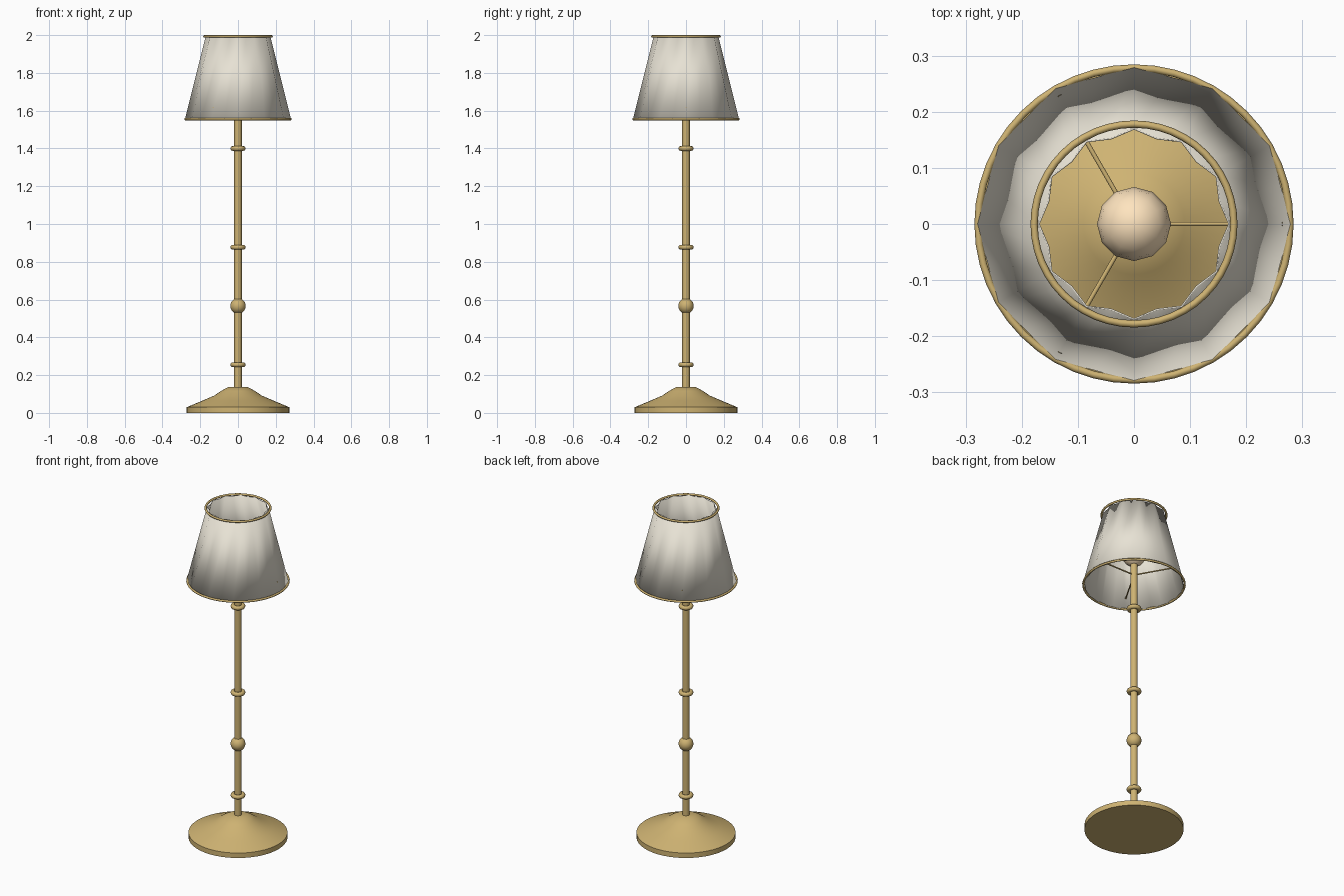
import bpy, bmesh, math
from mathutils import Vector

if "Cube" in bpy.data.objects:
    bpy.data.objects.remove(bpy.data.objects["Cube"])


def material(name, color):
    m = bpy.data.materials.new(name)
    m.diffuse_color = (*color, 1)
    m.use_nodes = True
    m.node_tree.nodes["Principled BSDF"].inputs["Base Color"].default_value = m.diffuse_color
    return m


BRASS = material("brass", (0.62, 0.45, 0.17))
CLOTH = material("cloth", (0.80, 0.76, 0.66))
GLOW = material("warm_glass", (1.0, 0.78, 0.52))


def finish(ob, name, mat, angle=35):
    ob.name = name
    ob.data.materials.append(mat)
    bpy.ops.object.select_all(action='DESELECT')
    ob.select_set(True)
    bpy.context.view_layer.objects.active = ob
    bpy.ops.object.shade_smooth_by_angle(angle=math.radians(angle))
    return ob


def lathe(name, profile, mat, segs=32):
    """Spin an (r, z) profile around z; radius 0 points close the ends."""
    bm = bmesh.new()
    vs = [bm.verts.new((r, 0, z)) for r, z in profile]
    edges = [bm.edges.new(p) for p in zip(vs, vs[1:])]
    bmesh.ops.spin(bm, geom=vs + edges, cent=(0, 0, 0), axis=(0, 0, 1),
                   angle=math.tau, steps=segs, use_duplicate=False)
    bmesh.ops.remove_doubles(bm, verts=bm.verts, dist=1e-5)
    bmesh.ops.recalc_face_normals(bm, faces=bm.faces)
    me = bpy.data.meshes.new(name)
    bm.to_mesh(me)
    bm.free()
    ob = bpy.data.objects.new(name, me)
    bpy.context.collection.objects.link(ob)
    return finish(ob, name, mat)


def ring(name, major, minor, z, mat, segs=48):
    bpy.ops.mesh.primitive_torus_add(major_radius=major, minor_radius=minor,
                                     major_segments=segs, minor_segments=8,
                                     location=(0, 0, z))
    return finish(bpy.context.object, name, mat, 60)


def rod(name, a, b, r, mat, segs=8):
    a, b = Vector(a), Vector(b)
    bpy.ops.mesh.primitive_cylinder_add(radius=r, depth=(b - a).length,
                                        vertices=segs, location=(a + b) / 2)
    ob = bpy.context.object
    ob.rotation_euler = (b - a).to_track_quat('Z', 'Y').to_euler()
    return finish(ob, name, mat, 50)


def ball(name, r, z, mat, segs, rings):
    bpy.ops.mesh.primitive_uv_sphere_add(radius=r, segments=segs,
                                         ring_count=rings, location=(0, 0, z))
    return finish(bpy.context.object, name, mat, 60)


# Weighted foot and pole
lathe("base", [(0, 0), (0.272, 0), (0.272, 0.03), (0.19, 0.064), (0.125, 0.092),
               (0.09, 0.116), (0.05, 0.138), (0, 0.138)], BRASS, 48)
rod("pole", (0, 0, 0.12), (0, 0, 1.69), 0.02, BRASS, 24)

# Pole ornaments
for i, z in enumerate((0.255, 0.877, 1.4)):
    ring(f"collar_{i + 1}", 0.028, 0.013, z, BRASS, 24)
ball("pole_ball", 0.041, 0.566, BRASS, 24, 12)

# Bulb
ball("bulb", 0.066, 1.74, GLOW, 12, 8)

# Pleated shade: twelve folds, open at both ends
N = 24
bm = bmesh.new()
loops = []
for z, peak, valley in ((1.553, 0.281, 0.270), (1.994, 0.171, 0.159)):
    loop = []
    for i in range(N):
        a = math.tau * i / N
        r = valley if i % 2 else peak
        loop.append(bm.verts.new((r * math.cos(a), r * math.sin(a), z)))
    loops.append(loop)
for i in range(N):
    j = (i + 1) % N
    bm.faces.new((loops[0][i], loops[0][j], loops[1][j], loops[1][i]))
me = bpy.data.meshes.new("shade")
bm.to_mesh(me)
bm.free()
shade = bpy.data.objects.new("shade", me)
bpy.context.collection.objects.link(shade)
finish(shade, "shade", CLOTH, 60)
solid = shade.modifiers.new("thickness", 'SOLIDIFY')
solid.thickness = 0.003

# Shade trims and the three spokes that carry it
ring("shade_trim_bottom", 0.278, 0.0065, 1.555, BRASS)
ring("shade_trim_top", 0.178, 0.0065, 1.9935, BRASS)
for i in range(3):
    a = math.tau * i / 3
    rod(f"spoke_{i + 1}", (0, 0, 1.615),
        (0.265 * math.cos(a), 0.265 * math.sin(a), 1.615), 0.004, BRASS)
